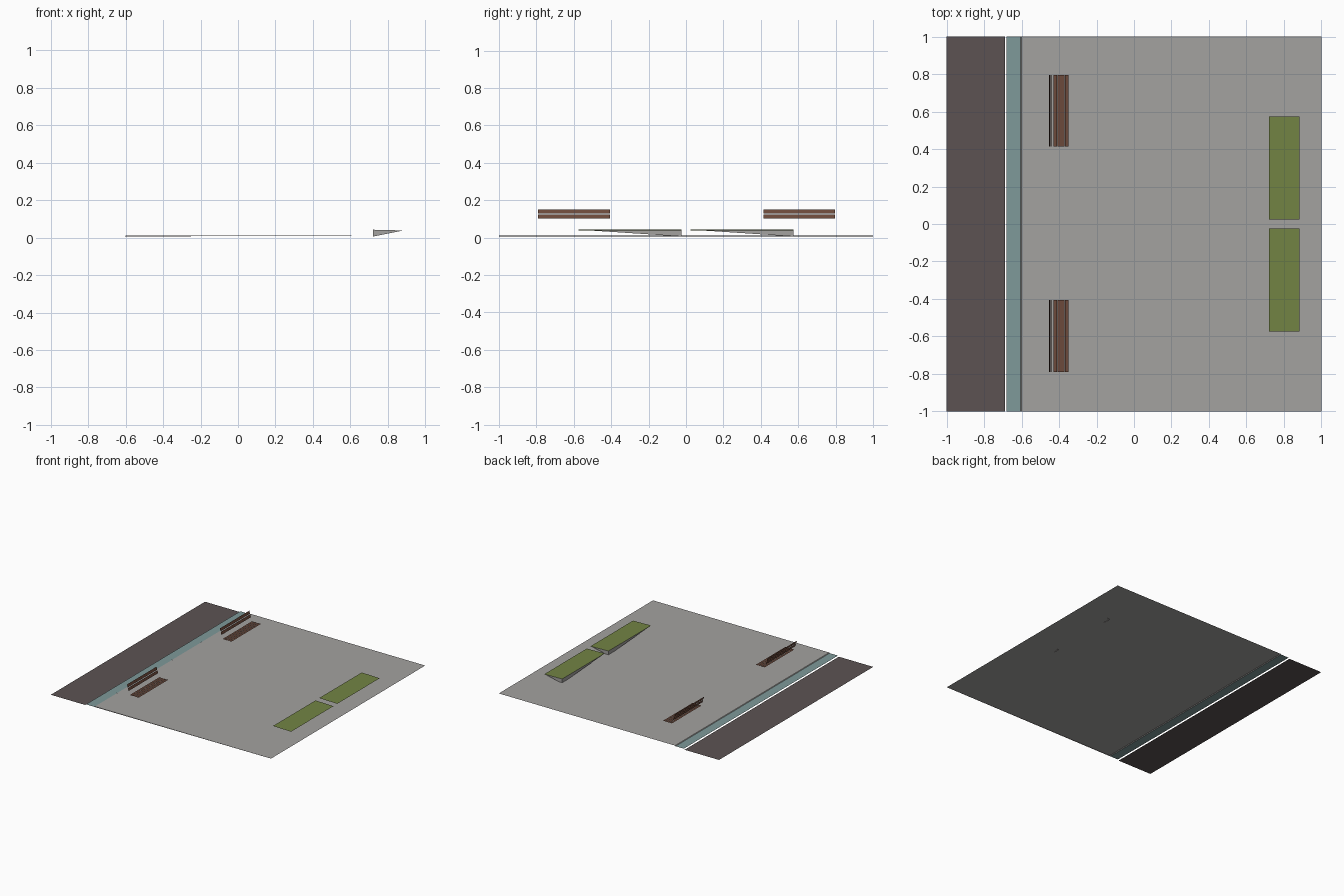
import bpy

if "Cube" in bpy.data.objects:
    bpy.data.objects.remove(bpy.data.objects["Cube"])


def material(name, rgb):
    m = bpy.data.materials.new(name)
    m.diffuse_color = (*rgb, 1)
    m.use_nodes = True
    m.node_tree.nodes["Principled BSDF"].inputs["Base Color"].default_value = m.diffuse_color
    return m


ASPHALT = material("dark asphalt", (0.107, 0.086, 0.086))
TEAL = material("teal gutter", (0.21, 0.32, 0.32))
PAVING = material("grey paving", (0.37, 0.36, 0.35))
WOOD = material("brown wood", (0.15, 0.068, 0.044))
GRASS = material("green grass", (0.17, 0.23, 0.058))


def part(name, verts, faces, mats, indices=None):
    me = bpy.data.meshes.new(name)
    me.from_pydata(verts, [], faces)
    for m in mats:
        me.materials.append(m)
    if indices:
        for p, i in zip(me.polygons, indices):
            p.material_index = i
    ob = bpy.data.objects.new(name, me)
    bpy.context.collection.objects.link(ob)
    return ob


def strip(name, x0, x1, y0, y1, z0, z1, mat):
    """Thin sheet running along y, z0 at x0 and z1 at x1."""
    return part(name, [(x0, y0, z0), (x1, y0, z1), (x1, y1, z1), (x0, y1, z0)],
                [(0, 1, 2, 3)], [mat])


# Road surface and gutter, with the narrow gap between them
strip("road", -1, -0.688, -1, 1, 0, 0, ASPHALT)
strip("gutter", -0.68, -0.605, -1, 1, 0.007, 0.007, TEAL)

# Paving sheet with its low kerb edge
part("paving",
     [(-0.6, -1, 0.011), (1, -1, 0.011), (1, 1, 0.011), (-0.6, 1, 0.011),
      (-0.605, -1, 0.006), (-0.605, 1, 0.006)],
     [(0, 1, 2, 3), (4, 0, 3, 5), (4, 1, 0)], [PAVING])

# Benches: flat seat slats and two leaning back slats
for n, (y0, y1) in enumerate(((-0.79, -0.407), (0.414, 0.796)), 1):
    for i in range(4):
        x = -0.430 + i * 0.0207
        strip(f"bench_{n}_seat_slat_{i + 1}", x, x + 0.0185, y0, y1, 0.07, 0.07, WOOD)
    strip(f"bench_{n}_back_lower", -0.440, -0.4465, y0, y1, 0.101, 0.123, WOOD)
    strip(f"bench_{n}_back_upper", -0.4485, -0.455, y0, y1, 0.128, 0.150, WOOD)

# Planters: grass top, wedge sides meeting at one deep corner
for n, y0 in enumerate((-0.575, 0.025), 1):
    y1 = y0 + 0.55
    part(f"planter_{n}",
         [(0.72, y0, 0.042), (0.884, y0, 0.038), (0.884, y1, 0.038),
          (0.722, y1, 0.042), (0.722, y1, 0.006)],
         [(0, 1, 2, 3), (0, 3, 4), (3, 2, 4)], [GRASS, PAVING], [0, 1, 1])
